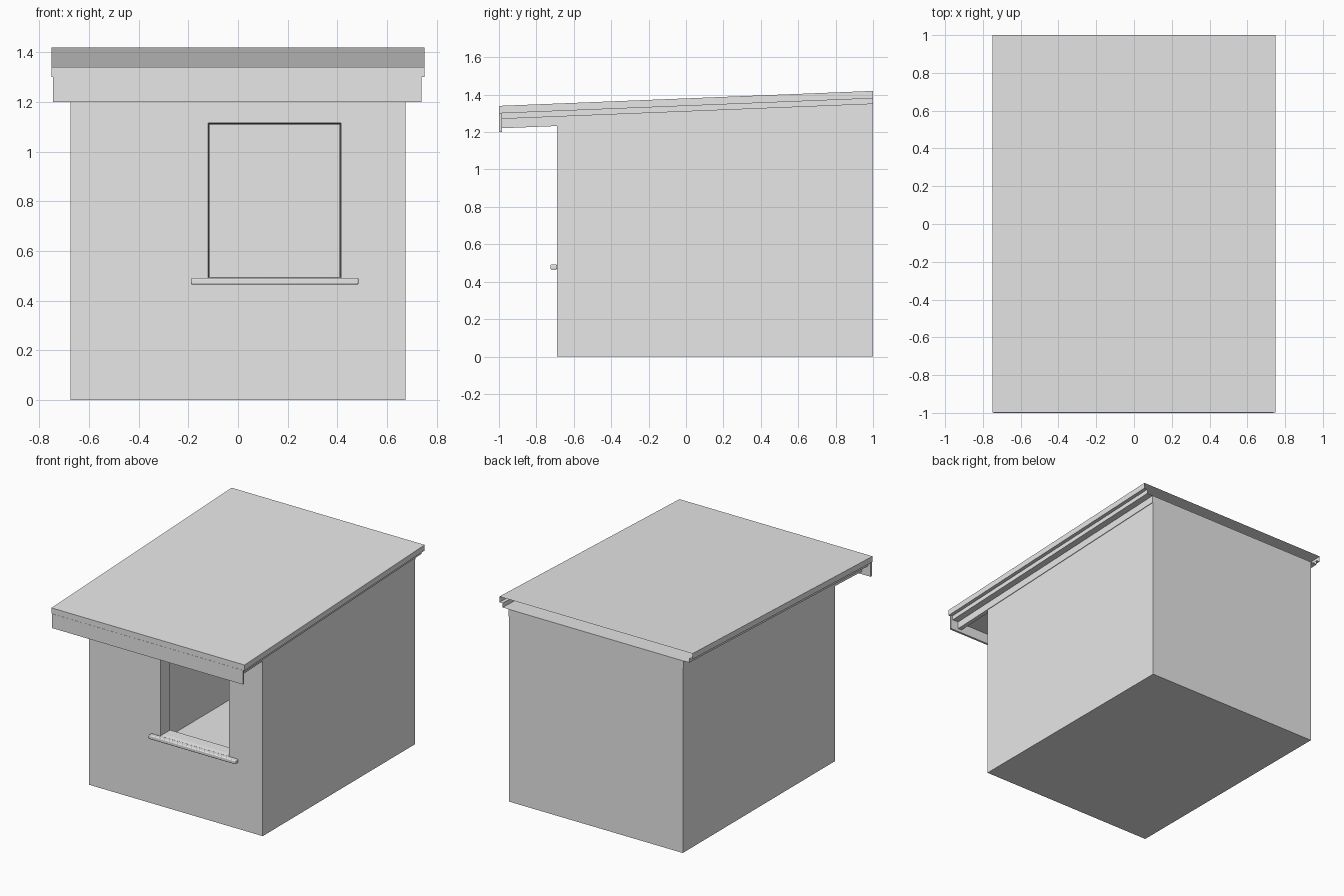
import bpy, bmesh

cube = bpy.data.objects.get("Cube")
if cube:
    bpy.data.objects.remove(cube, do_unlink=True)

GREY = (0.8, 0.8, 0.8, 1)
mat = bpy.data.materials.new("plain_grey")
mat.use_nodes = True
mat.diffuse_color = GREY
mat.node_tree.nodes["Principled BSDF"].inputs["Base Color"].default_value = GREY

FRONT, BACK, HALF = -0.69, 1.0, 0.675      # wall planes
WX0, WX1, WZ0, WZ1 = -0.12, 0.415, 0.49, 1.115  # window opening


def roof_z(y, drop=0.0):
    """Height of the roof surface at depth y, lowered by drop."""
    return 1.34 + 0.04 * (y + 1) - drop


def finish(bm, name):
    bmesh.ops.remove_doubles(bm, verts=bm.verts, dist=0.0001)
    bmesh.ops.recalc_face_normals(bm, faces=bm.faces)
    mesh = bpy.data.meshes.new(name)
    bm.to_mesh(mesh)
    bm.free()
    mesh.materials.append(mat)
    obj = bpy.data.objects.new(name, mesh)
    bpy.context.collection.objects.link(obj)
    return obj


def face(bm, points):
    bm.faces.new([bm.verts.new(p) for p in points])


def bridge(bm, a, b):
    """Quads between two closed rings of points."""
    for i in range(len(a)):
        j = (i + 1) % len(a)
        face(bm, [a[i], a[j], b[j], b[i]])


def sloped_bar(name, profile, y0, y1, back=True):
    """Sweep an (x, drop) profile along the roof slope."""
    bm = bmesh.new()
    a, b = [[(x, y, roof_z(y, d)) for x, d in profile] for y in (y0, y1)]
    bridge(bm, a, b)
    face(bm, a)
    if back:
        face(bm, b)
    return finish(bm, name)


def box(name, x0, x1, y0, y1, z0, z1):
    bm = bmesh.new()
    rings = [[(x0, y0, z), (x1, y0, z), (x1, y1, z), (x0, y1, z)] for z in (z0, z1)]
    bridge(bm, *rings)
    for r in rings:
        face(bm, r)
    return finish(bm, name)


# Thin wall shell with floor and a window hole in the front
bm = bmesh.new()
tf, tb = roof_z(FRONT, 0.07), roof_z(BACK, 0.07)
face(bm, [(-HALF, FRONT, 0), (HALF, FRONT, 0), (HALF, BACK, 0), (-HALF, BACK, 0)])
face(bm, [(-HALF, BACK, 0), (HALF, BACK, 0), (HALF, BACK, tb), (-HALF, BACK, tb)])
for x in (-HALF, HALF):
    face(bm, [(x, FRONT, 0), (x, BACK, 0), (x, BACK, tb), (x, FRONT, tf)])
outer = [(-HALF, FRONT, 0), (HALF, FRONT, 0), (HALF, FRONT, tf), (-HALF, FRONT, tf)]


def window_ring(y, inset):
    x0, x1, z0, z1 = WX0 + inset, WX1 - inset, WZ0 + inset, WZ1 - inset
    return [(x0, y, z0), (x1, y, z0), (x1, y, z1), (x0, y, z1)]


bridge(bm, outer, window_ring(FRONT, 0))
finish(bm, "walls")

# Window reveal, stepping in slightly behind the wall face
bm = bmesh.new()
rings = [window_ring(FRONT, 0), window_ring(FRONT + 0.03, 0.004),
         window_ring(FRONT + 0.1, 0.006)]
for a, b in zip(rings, rings[1:]):
    bridge(bm, a, b)
finish(bm, "window_reveal")

# Rounded sill
sill = box("window_sill", -0.19, 0.485, -0.725, FRONT, 0.465, 0.492)
bevel = sill.modifiers.new("soft_edges", "BEVEL")
bevel.width = 0.006
bevel.segments = 3
bpy.context.view_layer.objects.active = sill
sill.select_set(True)
bpy.ops.object.shade_smooth_by_angle()

# Hollow roof with a stepped underside, open at the back
right_half = [(0.725, 0.07), (0.725, 0.04), (0.75, 0.04), (0.75, 0)]
left_half = [(-x, d) for x, d in reversed(right_half)]
sloped_bar("roof", left_half + right_half, -0.999, 1.0, back=False)

# Side rafters carrying the front overhang
for name, s in (("left_rafter", 1), ("right_rafter", -1)):
    profile = [(s * x, d) for x, d in ((0.65, 0.07), (0.679, 0.07), (0.679, 0.12), (0.65, 0.12))]
    sloped_bar(name, profile, -0.985, 0.999)

# Fascia board under the front eave
box("front_fascia", -0.745, 0.738, -1.0, -0.985, 1.2, 1.3)
